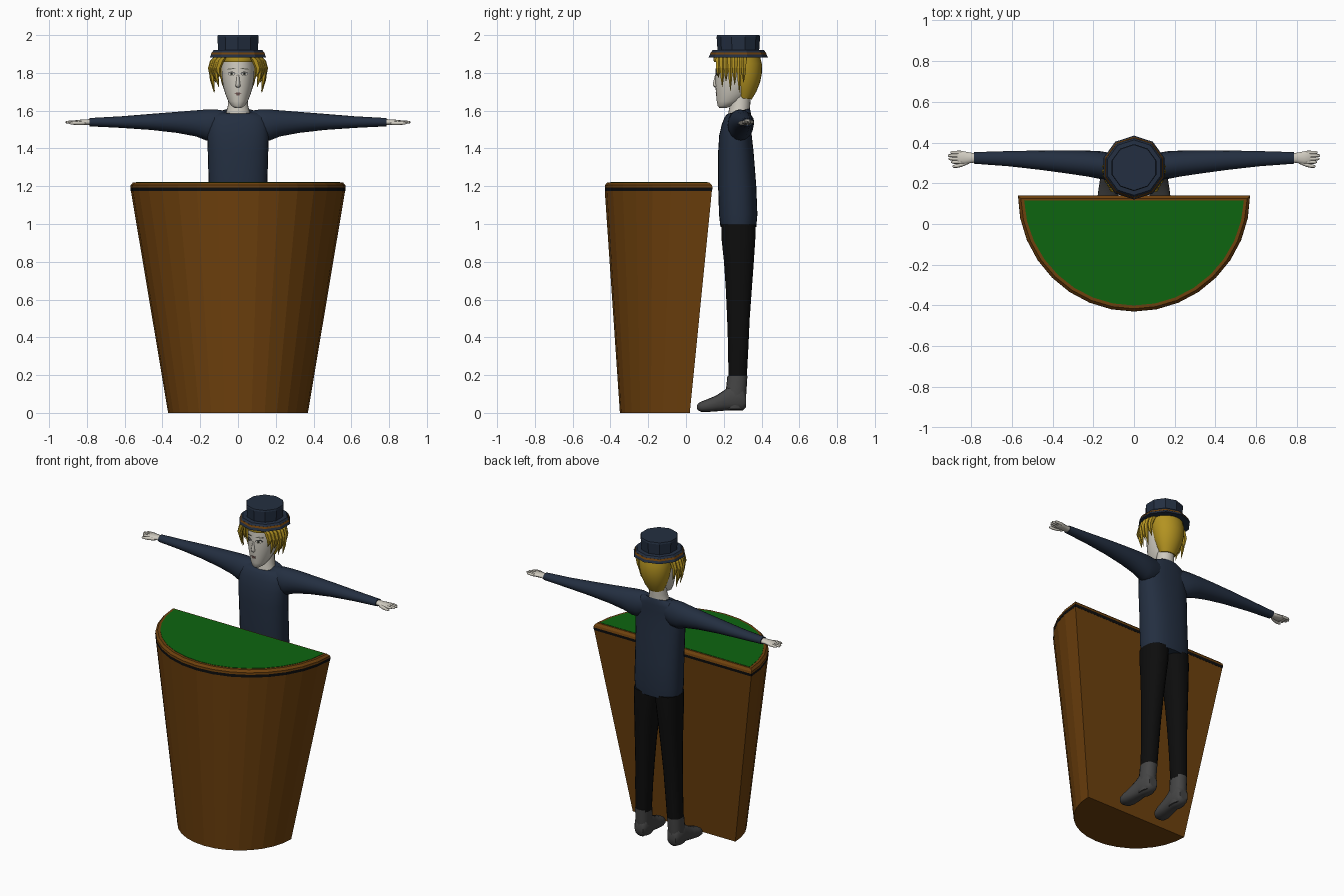
import bpy, bmesh, math
from mathutils import Vector


def mat(name, r, g, b):
    m = bpy.data.materials.new(name)
    m.diffuse_color = (r, g, b, 1)
    return m


WOOD = mat("wood brown", 0.155, 0.052, 0.004)
BLACK = mat("black", 0.004, 0.004, 0.004)
GREEN = mat("felt green", 0.004, 0.13, 0.005)
NAVY = mat("navy cloth", 0.017, 0.028, 0.052)
SKIN = mat("pale skin", 0.62, 0.59, 0.52)
HAIR = mat("golden hair", 0.45, 0.29, 0.015)
SHOE = mat("shoe grey", 0.06, 0.06, 0.06)
LIP = mat("lip", 0.16, 0.09, 0.08)
IRIS = mat("iris", 0.13, 0.13, 0.1)


def loft(name, rings, material, smooth=True):
    """Skin a list of equal-length point rings and cap both ends."""
    bm = bmesh.new()
    vs = [[bm.verts.new(p) for p in r] for r in rings]
    n = len(vs[0])
    for a, b in zip(vs, vs[1:]):
        for i in range(n):
            j = (i + 1) % n
            bm.faces.new((a[i], a[j], b[j], b[i]))
    bm.faces.new(vs[0][::-1])
    bm.faces.new(vs[-1])
    bmesh.ops.recalc_face_normals(bm, faces=bm.faces)
    me = bpy.data.meshes.new(name)
    bm.to_mesh(me)
    bm.free()
    me.materials.append(material)
    ob = bpy.data.objects.new(name, me)
    bpy.context.collection.objects.link(ob)
    if smooth:
        bpy.ops.object.select_all(action='DESELECT')
        ob.select_set(True)
        bpy.context.view_layer.objects.active = ob
        bpy.ops.object.shade_smooth_by_angle(angle=math.radians(50))
    return ob


def oval(c, u, v, n=20, p=2.0):
    """Superellipse ring around c with half-axis vectors u and v."""
    c, u, v = Vector(c), Vector(u), Vector(v)
    out = []
    for i in range(n):
        a = 2 * math.pi * i / n
        ca, sa = math.cos(a), math.sin(a)
        out.append(c + u * math.copysign(abs(ca) ** (2 / p), ca)
                   + v * math.copysign(abs(sa) ** (2 / p), sa))
    return out


def level(z, cx, rx, y0, y1, n=20, p=2.0, tilt=0.0):
    """Horizontal ring; tilt raises its back and lowers its front."""
    return oval((cx, (y0 + y1) / 2, z), (rx, 0, 0), (0, (y1 - y0) / 2, tilt), n, p)


def along_x(x, y0, y1, z0, z1, n=16, p=2.0):
    return oval((x, (y0 + y1) / 2, (z0 + z1) / 2), (0, (y1 - y0) / 2, 0),
                (0, 0, (z1 - z0) / 2), n, p)


# ---- half-round table ----
def half(r, yc, z, cut=0.0):
    s = math.asin(cut / r)
    return [Vector((-r * math.cos(a), yc - r * math.sin(a), z))
            for a in (s + (math.pi - 2 * s) * i / 16 for i in range(17))]


loft("table_body", [half(.37, .02, 0), half(.567, .137, 1.175)], WOOD, False)
loft("table_trim", [half(.568, .138, 1.175), half(.57, .14, 1.193)], BLACK, False)
loft("table_rim", [half(.57, .14, 1.193), half(.569, .14, 1.206, .003),
                   half(.556, .14, 1.22, .016)], WOOD, False)
loft("table_felt", [half(.54, .14, 1.216, .025), half(.54, .14, 1.222, .025)], GREEN, False)

# ---- shirt ----
loft("shirt", [level(z, 0, rx, a, b, 28, 2.4, t) for z, rx, a, b, t in (
    (.985, .150, .182, .372, 0), (1.05, .157, .175, .378, 0), (1.2, .155, .170, .372, 0),
    (1.38, .160, .170, .358, 0), (1.47, .163, .176, .348, 0), (1.53, .160, .190, .346, 0),
    (1.57, .145, .205, .345, .003), (1.59, .115, .218, .342, .008),
    (1.598, .080, .226, .338, .013), (1.592, .060, .235, .330, .013))], NAVY)

# ---- limbs ----
for s, side in ((-1, "right"), (1, "left")):
    loft(side + "_sleeve", [along_x(s * x, *r) for x, *r in (
        (.06, .235, .335, 1.47, 1.598), (.12, .22, .35, 1.44, 1.607),
        (.17, .222, .358, 1.443, 1.606), (.22, .232, .36, 1.463, 1.602),
        (.32, .247, .361, 1.482, 1.594), (.46, .266, .361, 1.498, 1.583),
        (.62, .284, .358, 1.509, 1.570), (.785, .296, .353, 1.517, 1.561))], NAVY)
    loft(side + "_palm", [along_x(s * x, *r, 12) for x, *r in (
        (.77, .302, .347, 1.522, 1.556), (.80, .300, .350, 1.524, 1.554),
        (.835, .293, .357, 1.526, 1.552), (.862, .296, .359, 1.529, 1.549),
        (.868, .302, .355, 1.533, 1.546))], SKIN)
    for k, (y, tip) in enumerate(((.304, .898), (.320, .910), (.336, .914), (.351, .902))):
        loft(f"{side}_finger_{k + 1}", [along_x(s * x, y - r, y + r, 1.539 - r, 1.539 + r, 8)
             for x, r in ((.85, .009), (.885, .0085), (tip - .006, .007), (tip, .003))], SKIN)
    loft(side + "_thumb", [along_x(s * x, y - r, y + r, 1.534 - r, 1.534 + r, 8)
         for x, y, r in ((.81, .306, .010), (.845, .292, .011), (.868, .285, .009),
                         (.886, .283, .007), (.892, .284, .003))], SKIN)
    loft(side + "_trouser_leg", [level(z, s * cx, rx, a, b, 18, 2.3) for z, cx, rx, a, b in (
        (1.0, .077, .076, .185, .369), (.92, .079, .075, .187, .368),
        (.80, .086, .067, .200, .360), (.65, .094, .059, .210, .349),
        (.50, .101, .053, .217, .338), (.35, .108, .049, .222, .331),
        (.18, .115, .046, .224, .322))], BLACK)
    loft(side + "_shoe_ankle", [level(z, s * cx, rx, a, b, 16, 2.3) for z, cx, rx, a, b in (
        (.195, .115, .046, .219, .325), (.13, .117, .046, .212, .321),
        (.07, .118, .044, .200, .317), (.02, .118, .038, .200, .308))], SHOE)
    loft(side + "_shoe_foot", [oval((s * cx, y, (a + b) / 2), (rx, 0, 0), (0, 0, (b - a) / 2),
         16, 2.5) for y, cx, rx, a, b in (
        (.318, .118, .030, .030, .100), (.300, .118, .043, .012, .140),
        (.235, .119, .046, .012, .150), (.205, .122, .047, .012, .122),
        (.160, .126, .050, .008, .092), (.115, .130, .051, .005, .073),
        (.080, .133, .043, .006, .060), (.064, .134, .028, .014, .050),
        (.058, .134, .012, .022, .040))], SHOE)

# ---- neck and head ----
loft("neck", [level(z, 0, rx, a, b) for z, rx, a, b in (
    (1.55, .072, .222, .335), (1.595, .062, .225, .335), (1.63, .053, .232, .340),
    (1.72, .052, .24, .345))], SKIN)
HEAD = ((1.615, .018, .176, .215), (1.625, .034, .168, .245), (1.65, .052, .163, .30),
        (1.69, .068, .159, .34), (1.73, .079, .156, .36), (1.78, .086, .155, .375),
        (1.83, .088, .158, .38), (1.89, .086, .165, .38))
loft("head", [level(z, 0, rx, a, b, 28) for z, rx, a, b in HEAD], SKIN)


def face_y(x, z):
    """Depth of the front of the head at a given spot."""
    for lo, hi in zip(HEAD, HEAD[1:]):
        if lo[0] <= z <= hi[0]:
            t = (z - lo[0]) / (hi[0] - lo[0])
            rx, a, b = (lo[i] + t * (hi[i] - lo[i]) for i in (1, 2, 3))
            return (a + b) / 2 - (b - a) / 2 * math.sqrt(max(0, 1 - (x / rx) ** 2))


def plate(name, x, z, w, h, material, lift=.002, slope=0.0):
    ring = oval((x, 0, z), (w, 0, slope * w), (0, 0, h), 12)
    loft(name, [[Vector((p.x, face_y(p.x, p.z) - d, p.z)) for p in ring]
                for d in (-.002, lift)], material, False)


for s, side in ((-1, "right"), (1, "left")):
    plate(side + "_eye_outline", s * .034, 1.796, .020, .011, SHOE)
    plate(side + "_eye_white", s * .034, 1.795, .017, .008, SKIN, .003)
    plate(side + "_iris", s * .034, 1.795, .0085, .008, IRIS, .004)
    plate(side + "_pupil", s * .034, 1.795, .004, .004, BLACK, .005)
    plate(side + "_brow", s * .036, 1.822, .022, .003, IRIS, .002, -s * .12)
plate("upper_lip", 0, 1.692, .018, .004, LIP)
plate("lower_lip", 0, 1.684, .012, .004, LIP)
loft("nose", [level(z, 0, rx, a, .175, 10) for z, rx, a in (
    (1.722, .006, .154), (1.73, .014, .143), (1.745, .011, .142), (1.79, .007, .153))], SKIN)

# ---- hair ----
loft("hair_back", [level(z, 0, rx, a, b, 24, 2, t) for z, rx, a, b, t in (
    (1.665, .052, .268, .348, -.005), (1.70, .070, .255, .372, 0),
    (1.75, .088, .240, .392, 0), (1.80, .098, .230, .402, 0),
    (1.85, .102, .215, .401, 0), (1.895, .100, .200, .390, 0))], HAIR)
loft("hair_fringe", [level(z, 0, rx, a, .36, 20) for z, rx, a in (
    (1.857, .094, .148), (1.875, .104, .145), (1.895, .108, .15))], HAIR)
# pointed locks: outward reach, depth and tip height
LOCKS = ((.082, .172, 1.775), (.092, .192, 1.725), (.104, .212, 1.755), (.114, .235, 1.705),
         (.118, .258, 1.735), (.116, .282, 1.695), (.108, .305, 1.75))
for s, side in ((-1, "right"), (1, "left")):
    for k, (x, y, tip) in enumerate(LOCKS):
        loft(f"{side}_lock_{k + 1}", [level(z, s * cx, rx, y - ry, y + ry, 6)
             for z, cx, rx, ry in ((1.895, x - .015, .016, .016), (1.865, x + .010, .020, .017),
                                   (1.825, x + .024, .017, .015),
                                   ((1.825 + tip) / 2, x + .021, .011, .010),
                                   (tip, x + .010, .001, .001))], HAIR, False)


# ---- ten-sided hat ----
def hat_ring(r, z):
    return oval((0, .277, z), (0, r, 0), (r, 0, 0), 10)


loft("hat_brim", [hat_ring(.157, 1.882), hat_ring(.150, 1.897)], NAVY, False)
loft("hat_band", [hat_ring(.151, 1.897), hat_ring(.146, 1.908)], WOOD, False)
loft("hat_shoulder", [hat_ring(.145, 1.908), hat_ring(.136, 1.920),
                      hat_ring(.112, 1.922)], NAVY, False)
loft("hat_crown", [hat_ring(.110, 1.915), hat_ring(.115, 1.99), hat_ring(.112, 2.0)], NAVY, False)
